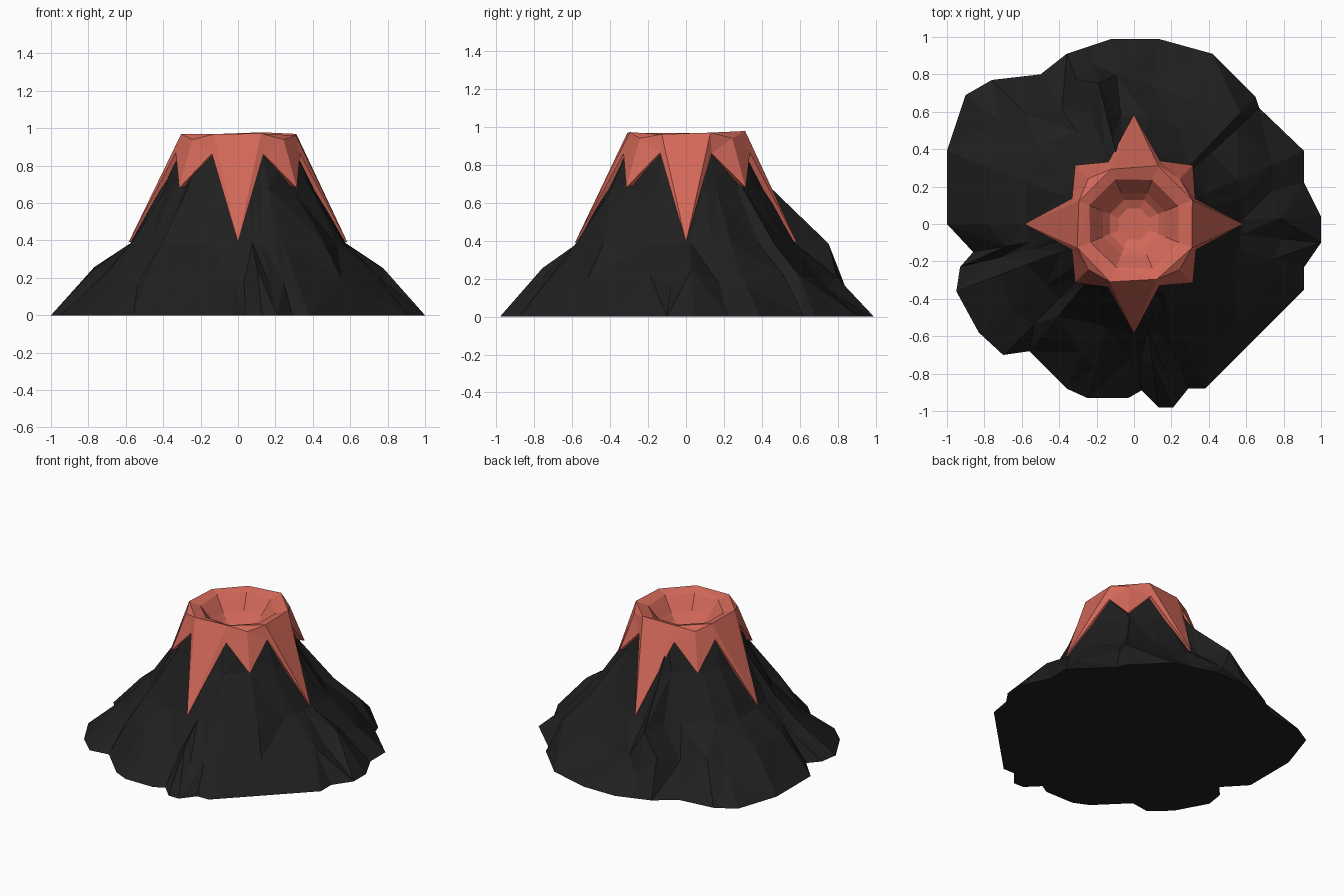
import bpy, bmesh, math, random

if "Cube" in bpy.data.objects:
    bpy.data.objects.remove(bpy.data.objects["Cube"])

random.seed(11)


def material(name, rgb):
    m = bpy.data.materials.new(name)
    m.diffuse_color = (*rgb, 1)
    m.use_nodes = True
    m.node_tree.nodes["Principled BSDF"].inputs["Base Color"].default_value = m.diffuse_color
    return m


def finish(bm, name, mat):
    bmesh.ops.recalc_face_normals(bm, faces=bm.faces)
    me = bpy.data.meshes.new(name)
    bm.to_mesh(me)
    bm.free()
    ob = bpy.data.objects.new(name, me)
    me.materials.append(mat)
    bpy.context.collection.objects.link(ob)
    return ob


def polar(bm, angle, r, z):
    return bm.verts.new((r * math.cos(angle), r * math.sin(angle), z))


def bridge(bm, a, b, split=False):
    n = len(a)
    for i in range(n):
        j = (i + 1) % n
        if not split:
            bm.faces.new((a[i], a[j], b[j], b[i]))
        elif random.random() < 0.5:
            bm.faces.new((a[i], a[j], b[j]))
            bm.faces.new((a[i], b[j], b[i]))
        else:
            bm.faces.new((a[i], a[j], b[i]))
            bm.faces.new((a[j], b[j], b[i]))


rock = material("dark_rock", (0.014, 0.014, 0.014))
red = material("lava_red", (0.65, 0.14, 0.10))

# Mountain: irregular footprint lofted up to the crater through craggy rings
outline = [(1, .04), (.91, .22), (.91, .39), (.67, .62), (.65, .68), (.42, .91), (.13, .99),
           (-.12, .99), (-.36, .91), (-.5, .8), (-.76, .77), (-.9, .69), (-1, .39), (-1, 0),
           (-.86, -.15), (-.93, -.23), (-.95, -.36), (-.83, -.58), (-.7, -.7), (-.56, -.68),
           (-.36, -.88), (-.25, -.93), (-.03, -.93), (.04, -.89), (.13, -.98), (.21, -.98),
           (.29, -.88), (.38, -.88), (.91, -.35), (.91, -.23), (1, -.1)]
# Extra points: middle of the long front-right edge, and foot of the back ledge
outline.insert(28, (.65, -.61))
outline.insert(8, (-.24, .95))
LEDGE = 8
bm = bmesh.new()
base = [bm.verts.new((x, y, 0)) for x, y in outline]
rings = [[], [], [], []]
for i, (x, y) in enumerate(outline):
    a, r = math.atan2(y, x), math.hypot(x, y)
    axis = abs(math.sin(2 * a))            # 0 on the axes, 1 on the diagonals
    mid = 0.575 + axis * random.uniform(-0.02, 0.07)
    low = (r * 0.47 + mid * 0.53) * random.uniform(0.94, 1.05)
    z_low, z_mid = random.uniform(0.15, 0.26), 0.385
    high = 0.42 + axis * random.uniform(-0.025, 0.015)
    if i == LEDGE:
        mid, low, z_low, high = 0.775, 0.885, 0.11, 0.47
    rings[0].append(polar(bm, a, low, z_low))
    rings[1].append(polar(bm, a, mid, z_mid))
    rings[2].append(polar(bm, a, high, 0.67))
    rings[3].append(polar(bm, a, 0.328, 0.88))
bm.faces.new(list(reversed(base)))
prev = base
for ring in rings:
    bridge(bm, prev, ring, True)
    prev = ring
finish(bm, "mountain", rock)

# Lava cap: octagonal crater bowl, rough rim and eight pointed drips
bm = bmesh.new()
angles = [math.pi / 8 + k * math.pi / 4 for k in range(8)]


def octagon(r, z, jitter=0.0):
    return [polar(bm, a, r + random.uniform(-jitter, jitter),
                  z - random.uniform(0, jitter * 1.5)) for a in angles]


floor = octagon(0.09, 0.79)
bowl = octagon(0.14, 0.81)
wall = octagon(0.18, 0.85)
inner = octagon(0.255, 0.95, 0.006)
rim = octagon(0.325, 0.98, 0.014)
valley = octagon(0.358, 0.87, 0.008)
under = octagon(0.325, 0.86)
bm.faces.new(floor)
for a, b in ((floor, bowl), (bowl, wall), (wall, inner)):
    bridge(bm, a, b)
bridge(bm, inner, rim, True)
for k in range(8):
    j = (k + 1) % 8
    a = angles[k] + math.pi / 8
    diagonal = k % 2 == 0
    r, z = (0.445, 0.68) if diagonal else (0.585, 0.39)
    tip = polar(bm, a, r, z)
    back = polar(bm, a, r - 0.05, z + 0.01)
    # Rim sides, with a shoulder above each diagonal drip
    if diagonal:
        mid = polar(bm, a, 0.345, 0.94)
        for p, q in ((rim[k], rim[j]), (rim[j], valley[j]), (valley[j], tip),
                     (tip, valley[k]), (valley[k], rim[k])):
            bm.faces.new((p, q, mid))
    else:
        bm.faces.new((rim[k], rim[j], tip))
        bm.faces.new((rim[j], valley[j], tip))
        bm.faces.new((rim[k], tip, valley[k]))
    # Drip sides, tucked into the rock
    bm.faces.new((valley[k], tip, back, under[k]))
    bm.faces.new((tip, valley[j], under[j], back))
finish(bm, "lava_cap", red)
